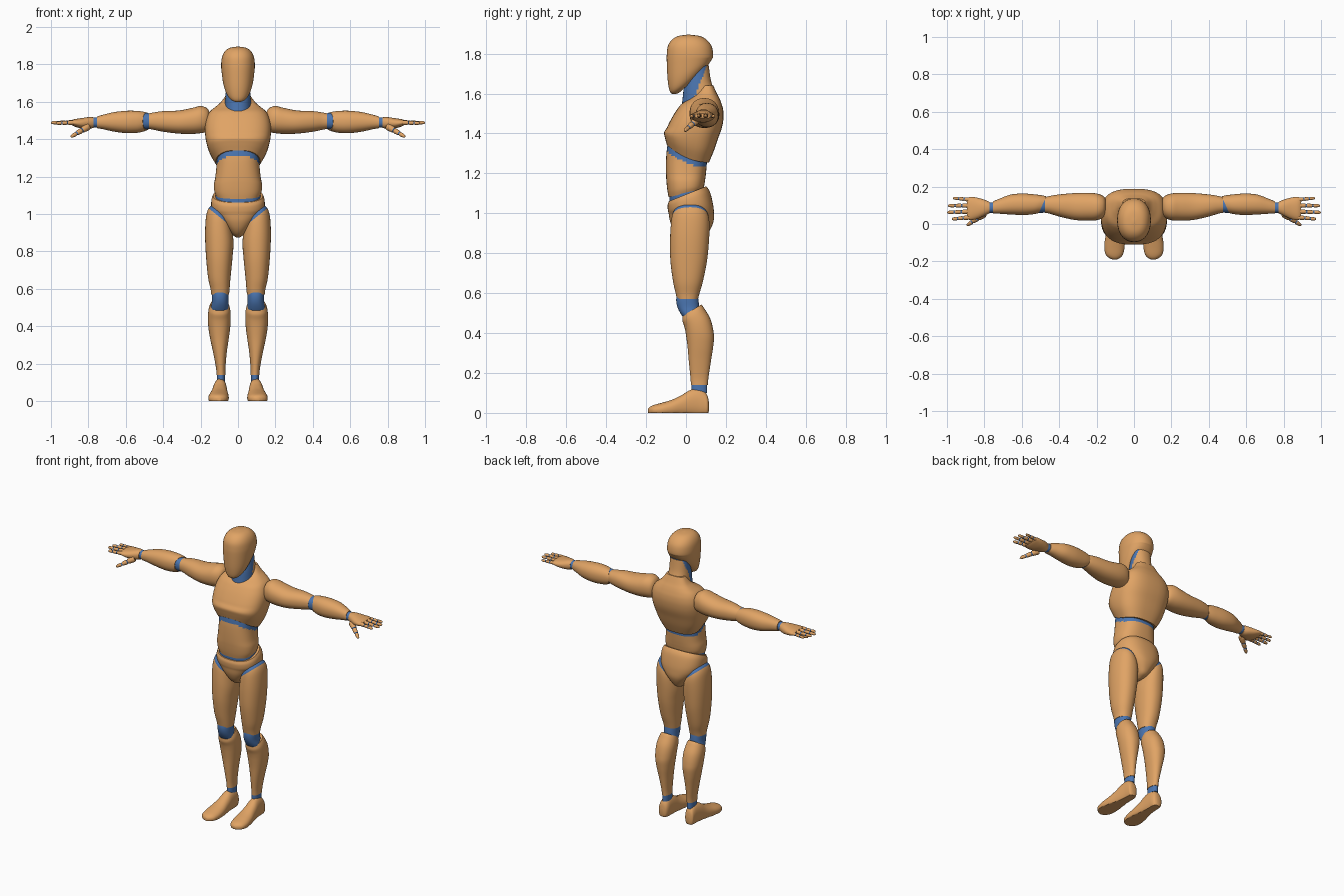
import bpy, bmesh, math
from mathutils import Vector, Matrix


def material(name, rgb):
    m = bpy.data.materials.new(name)
    m.diffuse_color = (*rgb, 1)
    return m


TAN = material("tan shell", (0.75, 0.37, 0.13))
BLUE = material("blue joint", (0.07, 0.18, 0.44))


def clamp(v):
    return max(0.0, min(1.0, v))


def smooth_rings(rings, steps):
    """Catmull-Rom interpolation through the given rings."""
    out = []
    for i in range(len(rings) - 1):
        a, b = rings[max(i - 1, 0)], rings[i]
        c, d = rings[i + 1], rings[min(i + 2, len(rings) - 1)]
        for s in range(steps):
            t = s / steps
            out.append([0.5 * (2 * q + (r - p) * t + (2 * p - 5 * q + 4 * r - w) * t * t
                               + (3 * q - p - 3 * r + w) * t ** 3)
                        for p, q, r, w in zip(a, b, c, d)])
    out.append(list(rings[-1]))
    return out


# ring: (t, u0, u1, v0, v1); axis z: u=x v=y, axis x: u=y v=z, axis y: u=x v=z
PLACE = {"z": lambda t, u, v: Vector((u, v, t)),
         "x": lambda t, u, v: Vector((t, u, v)),
         "y": lambda t, u, v: Vector((u, t, v))}


def loft(name, rings, axis="z", n=2.2, mat=TAN, rule=None, warp=None,
         mirror=False, matrix=None, sides=48, steps=5, floor=False):
    bm = bmesh.new()
    loops = []
    for t, u0, u1, v0, v1 in smooth_rings(rings, steps):
        loop = []
        for k in range(sides):
            a = 2 * math.pi * k / sides
            c, s = math.cos(a), math.sin(a)
            u = (u0 + u1) / 2 + (u1 - u0) / 2 * math.copysign(abs(c) ** (2 / n), c)
            v = (v0 + v1) / 2 + (v1 - v0) / 2 * math.copysign(abs(s) ** (2 / n), s)
            if floor:
                v = max(v, 0)
            co = PLACE[axis](t, u, v)
            loop.append(bm.verts.new(co + warp(co) if warp else co))
        loops.append(loop)
    for p, q in zip(loops, loops[1:]):
        for k in range(sides):
            j = (k + 1) % sides
            bm.faces.new((p[k], p[j], q[j], q[k]))
    bm.faces.new(loops[0])
    bm.faces.new(loops[-1])
    bmesh.ops.recalc_face_normals(bm, faces=bm.faces)
    if rule:
        for f in bm.faces:
            f.material_index = 1 if rule(f.calc_center_median()) else 0
    me = bpy.data.meshes.new(name)
    if matrix:
        bm.transform(matrix)
    bm.to_mesh(me)
    bm.free()
    me.materials.append(mat)
    if rule:
        me.materials.append(BLUE)
    me.shade_smooth()
    me.set_sharp_from_angle(angle=math.radians(45))
    ob = bpy.data.objects.new(name, me)
    bpy.context.collection.objects.link(ob)
    if mirror:
        mod = ob.modifiers.new("mirror", "MIRROR")
        mod.use_mirror_merge = False
    return ob


def body(name, rings, **kw):
    """Centred loft from (z, half width, front, back)."""
    return loft(name, [(z, -w, w, a, b) for z, w, a, b in rings], **kw)


# head, with the jaw rising towards the back
body("head", [(1.635, .045, -.035, .10), (1.66, .066, -.075, .115), (1.70, .08, -.09, .125),
              (1.76, .088, -.096, .133), (1.80, .09, -.096, .136), (1.84, .085, -.09, .127),
              (1.87, .07, -.07, .103), (1.888, .045, -.04, .07), (1.895, .005, .005, .02)],
     warp=lambda c: Vector((0, 0, clamp((1.78 - c.z) / .14) * .9 * c.y)))

# neck: blue front and sides, tan nape
body("neck", [(1.50, .085, -.03, .175), (1.55, .073, -.02, .165), (1.62, .068, -.012, .14),
              (1.67, .064, 0, .124), (1.74, .06, .02, .114)],
     rule=lambda c: c.y < .03 + .38 * (c.z - 1.55))

# chest shell, lower edge arched up at the front
body("chest", [(1.28, .12, -.095, .115), (1.33, .15, -.105, .14), (1.38, .168, -.11, .16),
               (1.43, .176, -.095, .18), (1.48, .175, -.07, .188), (1.52, .165, -.045, .186),
               (1.55, .148, -.02, .178), (1.575, .118, .02, .168), (1.60, .09, .05, .155),
               (1.64, .062, .075, .137)], n=2.7,
     warp=lambda c: Vector((0, 0, clamp((1.43 - c.z) / .15) * (2 * c.y ** 2 - .45 * c.y))))

# belly, with a blue band under the chest
body("belly", [(1.10, .118, -.087, .087), (1.125, .127, -.093, .091), (1.16, .128, -.098, .095),
               (1.20, .121, -.1, .1), (1.26, .115, -.1, .105), (1.31, .113, -.097, .105),
               (1.40, .11, -.085, .1)], n=2.5,
     rule=lambda c: c.z > 1.255 - .4 * c.y + 2 * c.y ** 2,
     warp=lambda c: Vector((0, 0, clamp((1.16 - c.z) / .06) * .22 * c.y)))

# waist joint
body("waist", [(1.0, .115, -.08, .088), (1.10, .12, -.083, .088), (1.18, .11, -.08, .085)],
     n=2.5, mat=BLUE)

# hips, narrowing to a V between the thighs
body("hips", [(1.095, .133, -.086, .1), (1.07, .142, -.092, .12), (1.03, .142, -.091, .135),
              (1.0, .128, -.087, .14), (.96, .095, -.08, .138), (.92, .06, -.062, .122),
              (.89, .032, -.035, .1), (.875, .01, 0, .06)], n=2.4,
     warp=lambda c: Vector((0, 0, clamp((c.z - 1.0) / .09) * .4 * c.y)))

# thigh with tilted blue hip joint
loft("thigh", [(.57, .048, .143, -.045, .06), (.60, .045, .147, -.052, .068),
               (.66, .04, .16, -.065, .085), (.76, .03, .17, -.078, .105),
               (.86, .024, .176, -.08, .115), (.94, .028, .171, -.076, .118),
               (.985, .035, .157, -.07, .112), (1.01, .042, .142, -.06, .1),
               (1.035, .065, .12, -.03, .07)], mirror=True,
     rule=lambda c: c.z - .8 * (c.x - .1) > .985,
     warp=lambda c: Vector((0, 0, clamp((c.z - .78) / .2) * .8 * (c.x - .1))))

# knee joint
loft("knee", [(.61, .055, .138, -.04, .055), (.57, .051, .14, -.049, .062),
              (.53, .051, .14, -.043, .066), (.49, .052, .145, -.022, .07),
              (.45, .06, .14, .01, .07)], mat=BLUE, mirror=True)

# calf
loft("calf", [(.515, .05, .148, -.018, .076), (.485, .042, .157, -.018, .095),
              (.44, .039, .161, -.008, .125), (.39, .042, .158, 0, .14),
              (.33, .05, .148, .008, .136), (.26, .06, .133, .014, .125),
              (.18, .067, .118, .022, .113), (.14, .067, .115, .025, .109)], mirror=True,
     warp=lambda c: Vector((0, 0, clamp((c.z - .4) / .1) * .6 * (c.y - .03))))

# ankle joint
loft("ankle", [(.10, .069, .113, .027, .106), (.16, .069, .113, .027, .106)],
     mat=BLUE, mirror=True)

# foot, flat on the floor
loft("foot", [(.115, .085, .11, .01, .05), (.108, .07, .125, -.01, .085),
              (.09, .062, .128, -.02, .11), (.06, .06, .13, -.02, .121),
              (.02, .058, .135, -.02, .114), (-.02, .055, .142, -.02, .09),
              (-.07, .05, .153, -.02, .066), (-.12, .05, .159, -.02, .051),
              (-.16, .058, .153, -.015, .04), (-.18, .073, .135, -.01, .031),
              (-.19, .09, .115, 0, .02)], axis="y", mirror=True, floor=True)

# upper arm with rounded shoulder
loft("upper_arm", [(.15, .06, .13, 1.46, 1.54), (.165, .035, .15, 1.44, 1.565),
                   (.20, .02, .163, 1.432, 1.577), (.25, .018, .167, 1.428, 1.566),
                   (.32, .022, .165, 1.43, 1.553), (.40, .04, .158, 1.44, 1.55),
                   (.45, .055, .15, 1.45, 1.543), (.475, .06, .143, 1.455, 1.538)],
     axis="x", mirror=True)

# elbow joint
loft("elbow", [(.45, .062, .14, 1.46, 1.533), (.49, .06, .142, 1.453, 1.54),
               (.53, .06, .14, 1.457, 1.537)], axis="x", mat=BLUE, mirror=True)

# forearm, reaching back over the elbow
loft("forearm", [(.495, .058, .148, 1.448, 1.542), (.53, .052, .156, 1.436, 1.55),
                 (.59, .048, .163, 1.432, 1.552), (.66, .051, .157, 1.44, 1.545),
                 (.72, .055, .135, 1.453, 1.531), (.755, .057, .12, 1.459, 1.521)],
     axis="x", mirror=True,
     warp=lambda c: Vector((-clamp((.58 - c.x) / .08) * .45 * (c.y - .09), 0, 0)))

# wrist joint
loft("wrist", [(.74, .06, .116, 1.463, 1.517), (.79, .06, .116, 1.463, 1.517)],
     axis="x", mat=BLUE, mirror=True)

# palm
loft("palm", [(.773, .057, .118, 1.46, 1.517), (.80, .044, .13, 1.455, 1.518),
              (.84, .027, .141, 1.458, 1.512), (.875, .021, .145, 1.468, 1.507),
              (.892, .03, .138, 1.477, 1.5)], axis="x", mirror=True)


def finger(name, p0, p1, r0, r1):
    """Three tan segments with thin blue joints between them."""
    p0, p1 = Vector(p0), Vector(p1)
    length = (p1 - p0).length
    profile = [(0, .85), (.1, 1), (.32, .95), (.38, .75), (.44, .95), (.62, .92),
               (.68, .72), (.74, .92), (.9, .9), (.97, .6), (1, .1)]
    rings = []
    for f, k in profile:
        r = (r0 + (r1 - r0) * f) * k
        rings.append((f * length, -r, r, -r, r))
    m = Matrix.Translation(p0) @ (p1 - p0).to_track_quat("Z", "Y").to_matrix().to_4x4()
    loft(name, rings, n=2, mirror=True, matrix=m, sides=16, steps=3,
         rule=lambda c: min(abs(c.z / length - .38), abs(c.z / length - .68)) < .04)


finger("index_finger", (.875, .036, 1.489), (.974, .026, 1.485), .0125, .009)
finger("middle_finger", (.875, .067, 1.49), (1.0, .062, 1.488), .0125, .009)
finger("ring_finger", (.875, .099, 1.49), (.995, .098, 1.488), .0125, .009)
finger("little_finger", (.87, .129, 1.488), (.969, .139, 1.486), .0115, .008)
finger("thumb", (.80, .055, 1.468), (.894, -.008, 1.412), .02, .009)
